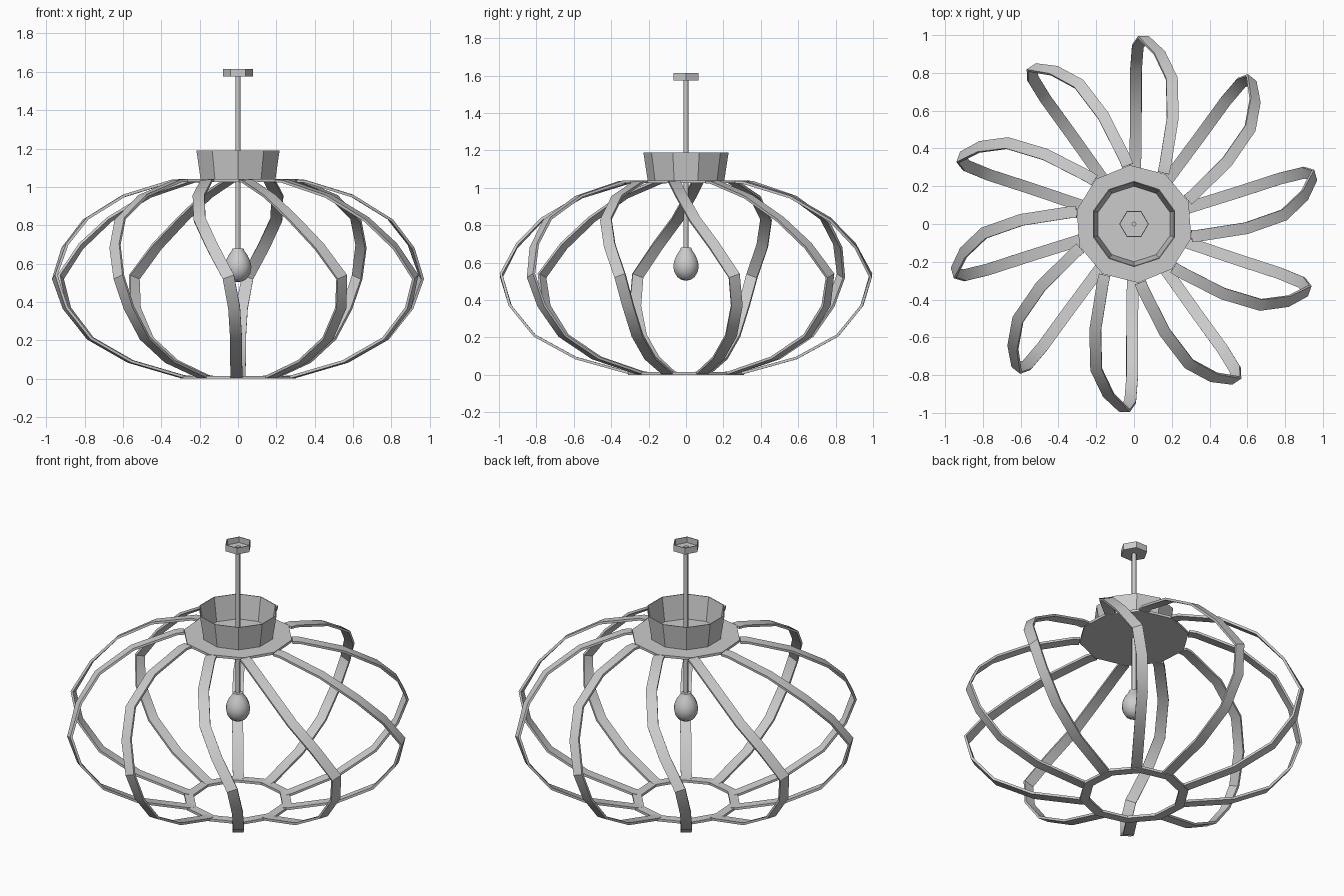
import bpy, bmesh, math
from mathutils import Vector, Matrix

if "Cube" in bpy.data.objects:
    bpy.data.objects.remove(bpy.data.objects["Cube"])

N = 10


def make(name, verts, faces, smooth=None):
    me = bpy.data.meshes.new(name)
    me.from_pydata(verts, [], faces)
    bm = bmesh.new()
    bm.from_mesh(me)
    bmesh.ops.recalc_face_normals(bm, faces=bm.faces)
    bm.to_mesh(me)
    bm.free()
    ob = bpy.data.objects.new(name, me)
    bpy.context.collection.objects.link(ob)
    if smooth:
        bpy.ops.object.select_all(action='DESELECT')
        ob.select_set(True)
        bpy.context.view_layer.objects.active = ob
        bpy.ops.object.shade_smooth_by_angle(angle=math.radians(smooth))
    return ob


def lathe(name, profile, seg, phase=0.0, loop=False, smooth=None):
    """Spin (radius, z) points round z; loop closes the profile, else ends are capped."""
    verts, faces = [], []
    for r, z in profile:
        for i in range(seg):
            a = math.radians(phase) + 2 * math.pi * i / seg
            verts.append((r * math.cos(a), r * math.sin(a), z))
    n = len(profile)
    for j in range(n if loop else n - 1):
        k = (j + 1) % n
        for i in range(seg):
            i2 = (i + 1) % seg
            faces.append((j * seg + i, j * seg + i2, k * seg + i2, k * seg + i))
    if not loop:
        faces.append(tuple(range(seg)))
        faces.append(tuple(range((n - 1) * seg, n * seg)))
    return make(name, verts, faces, smooth)


def pan(name, r0, z0, r1, z1, seg, phase, t=0.005):
    """Open-topped pan with thin walls and a floor."""
    return lathe(name, [(r0, z0), (r1, z1), (r1 - t, z1), (r0 - t, z0 + t)], seg, phase)


# Twisted ribs: flat strips running from the top plate to the bottom ring
path = [Vector(p) for p in [
    (0.155, 0.27, 1.032), (0.165, 0.31, 1.03), (0.205, 0.56, 0.953), (0.20, 0.77, 0.83),
    (0.135, 0.905, 0.69), (0.05, 0.988, 0.53), (0.02, 0.94, 0.37), (0.01, 0.81, 0.21),
    (0.01, 0.59, 0.09), (0.007, 0.31, 0.012), (0.007, 0.27, 0.008)]]
W, T = 0.031, 0.007
sections = []
for i, p in enumerate(path):
    tan = (path[min(i + 1, len(path) - 1)] - path[max(i - 1, 0)]).normalized()
    nrm = Vector((p.x, p.y, (p.z - 0.52) / 0.27))
    side = tan.cross(nrm).normalized()
    nrm = side.cross(tan).normalized()
    sections.append([p + side * W * a + nrm * T * b
                     for a, b in ((1, 1), (-1, 1), (-1, -1), (1, -1))])
faces = [(0, 1, 2, 3), tuple(4 * (len(path) - 1) + k for k in range(4))]
for i in range(len(path) - 1):
    for k in range(4):
        k2 = (k + 1) % 4
        faces.append((4 * i + k, 4 * i + k2, 4 * i + 4 + k2, 4 * i + 4 + k))
for n in range(N):
    rot = Matrix.Rotation(2 * math.pi * n / N, 3, 'Z')
    make(f"rib_{n + 1}", [rot @ v for s in sections for v in s], faces, 25)

# Top plate and bottom ring (decagons)
lathe("top_plate", [(0.312, 1.025), (0.312, 1.04)], N, 22)
lathe("bottom_ring", [(0.312, 0), (0.312, 0.015), (0.257, 0.015), (0.257, 0)], N, 22, loop=True)

# Flared open collar on the plate
pan("collar", 0.205, 1.04, 0.228, 1.19, N, 18)

# Ceiling cap, hanging rod and bulb
pan("ceiling_cap", 0.078, 1.575, 0.078, 1.615, 6, 0)
lathe("hanging_rod", [(0.013, 0.66), (0.013, 1.59)], 8, 0, smooth=50)
lathe("bulb", [(0.028, 0.68), (0.034, 0.665), (0.05, 0.643), (0.064, 0.612), (0.07, 0.582),
               (0.064, 0.55), (0.047, 0.522), (0.024, 0.508), (0.004, 0.504)], 14, 0, smooth=40)
